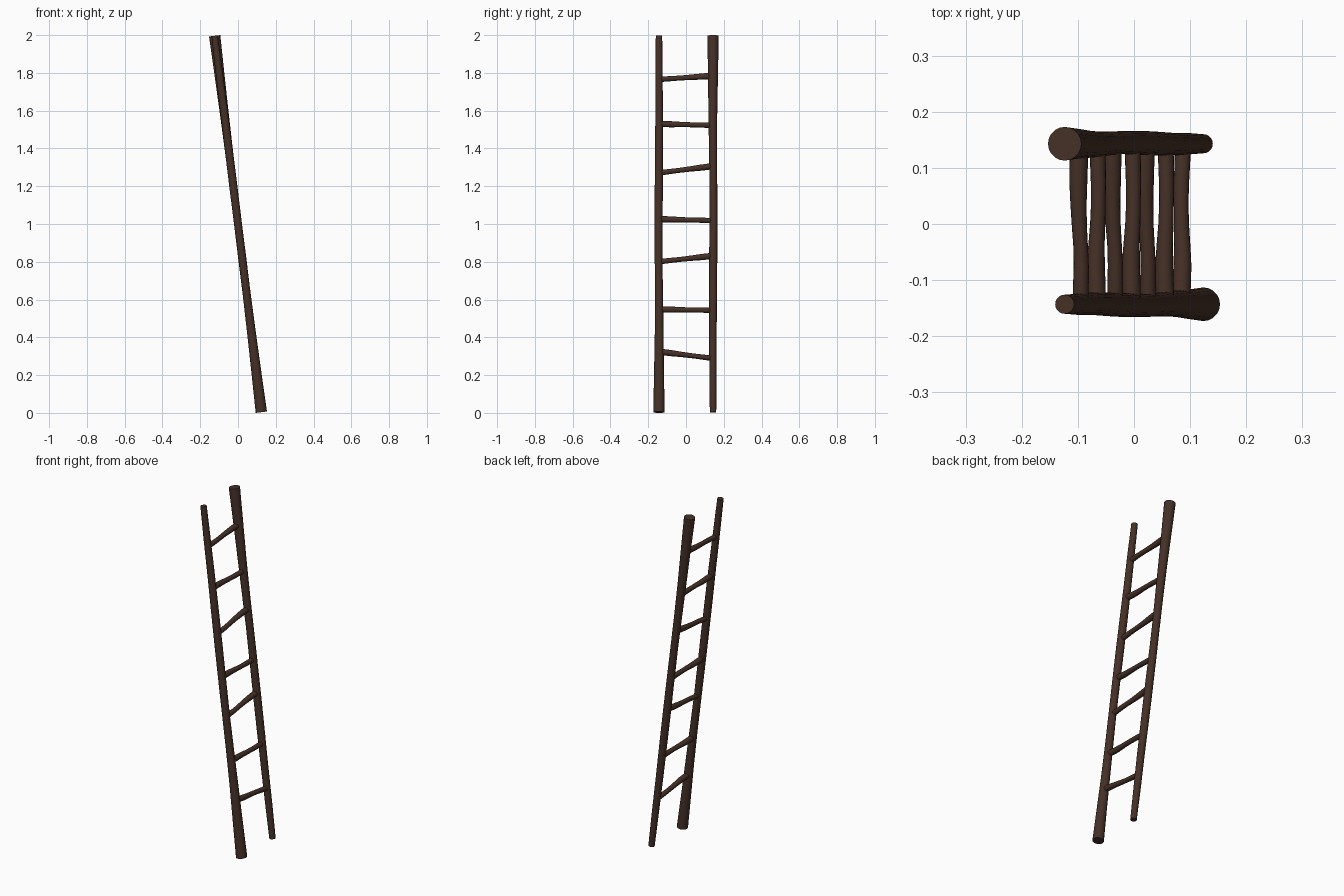
import bpy, bmesh
from mathutils import Vector

if "Cube" in bpy.data.objects:
    bpy.data.objects.remove(bpy.data.objects["Cube"])

wood = bpy.data.materials.new("dark_wood")
wood.diffuse_color = (0.06, 0.03, 0.02, 1)
wood.use_nodes = True
wood.node_tree.nodes["Principled BSDF"].inputs["Base Color"].default_value = wood.diffuse_color


def stick(name, a, b, radii, bends, sides=20):
    """Round stick from a to b; radii and sideways bends are evenly spaced along it."""
    a, b = Vector(a), Vector(b)
    axis = (b - a).normalized()
    rot = axis.to_track_quat('Z', 'Y').to_matrix().to_4x4()
    bm = bmesh.new()
    rings = []
    for i, (r, bend) in enumerate(zip(radii, bends)):
        c = a.lerp(b, i / (len(radii) - 1)) + Vector(bend)
        ring = bmesh.ops.create_circle(bm, segments=sides, radius=r)["verts"]
        for v in ring:
            v.co = c + rot.to_3x3() @ v.co
        rings.append(ring)
    for lo, hi in zip(rings, rings[1:]):
        for k in range(sides):
            n = (k + 1) % sides
            bm.faces.new((lo[k], lo[n], hi[n], hi[k]))
    bm.faces.new(rings[0])
    bm.faces.new(rings[-1])
    bmesh.ops.recalc_face_normals(bm, faces=bm.faces)
    mesh = bpy.data.meshes.new(name)
    bm.to_mesh(mesh)
    bm.free()
    mesh.materials.append(wood)
    obj = bpy.data.objects.new(name, mesh)
    bpy.context.collection.objects.link(obj)
    bpy.context.view_layer.objects.active = obj
    obj.select_set(True)
    bpy.ops.object.shade_smooth_by_angle()
    obj.select_set(False)


# Leaning side poles: the same tapered trunk, one of them turned end for end
BOTTOM, TOP = (0.1235, 0.0037), (-0.1235, 1.9963)
radii = [0.030, 0.0265, 0.0235, 0.0215, 0.0205, 0.021, 0.0215, 0.021, 0.020, 0.019, 0.017]
sway = [0, 0, 0.001, 0, -0.002, -0.002, -0.001, 0, 0.001, 0, 0]
stick("front_pole", (BOTTOM[0], -0.143, BOTTOM[1]), (TOP[0], -0.143, TOP[1]),
      radii, [(0, s, 0) for s in sway])
stick("back_pole", (TOP[0], 0.143, TOP[1]), (BOTTOM[0], 0.143, BOTTOM[1]),
      radii, [(0, -s, 0) for s in sway])

# Rungs: height at the front pole and at the back pole
rungs = [(0.325, 0.288), (0.548, 0.543), (0.800, 0.832), (1.026, 1.018),
         (1.270, 1.307), (1.530, 1.522), (1.765, 1.785)]
rung_radii = [0.016, 0.0165, 0.016, 0.0145, 0.0135, 0.013, 0.0135, 0.014, 0.014]
for i, (z0, z1) in enumerate(rungs):
    x0, x1 = (0.1235 - 0.124 * z for z in (z0, z1))
    s = 0.002 if i % 2 else -0.002
    bends = [(s * k, 0, 0) for k in (0, -0.5, -1, -0.5, 0.5, 1, 1, 0.5, 0)]
    # level rungs are thicker at the front, sloping ones at the back
    r = rung_radii if i in (0, 1, 3, 5) else rung_radii[::-1]
    stick(f"rung_{i + 1}", (x0, -0.148, z0), (x1, 0.148, z1), r, bends, 16)
